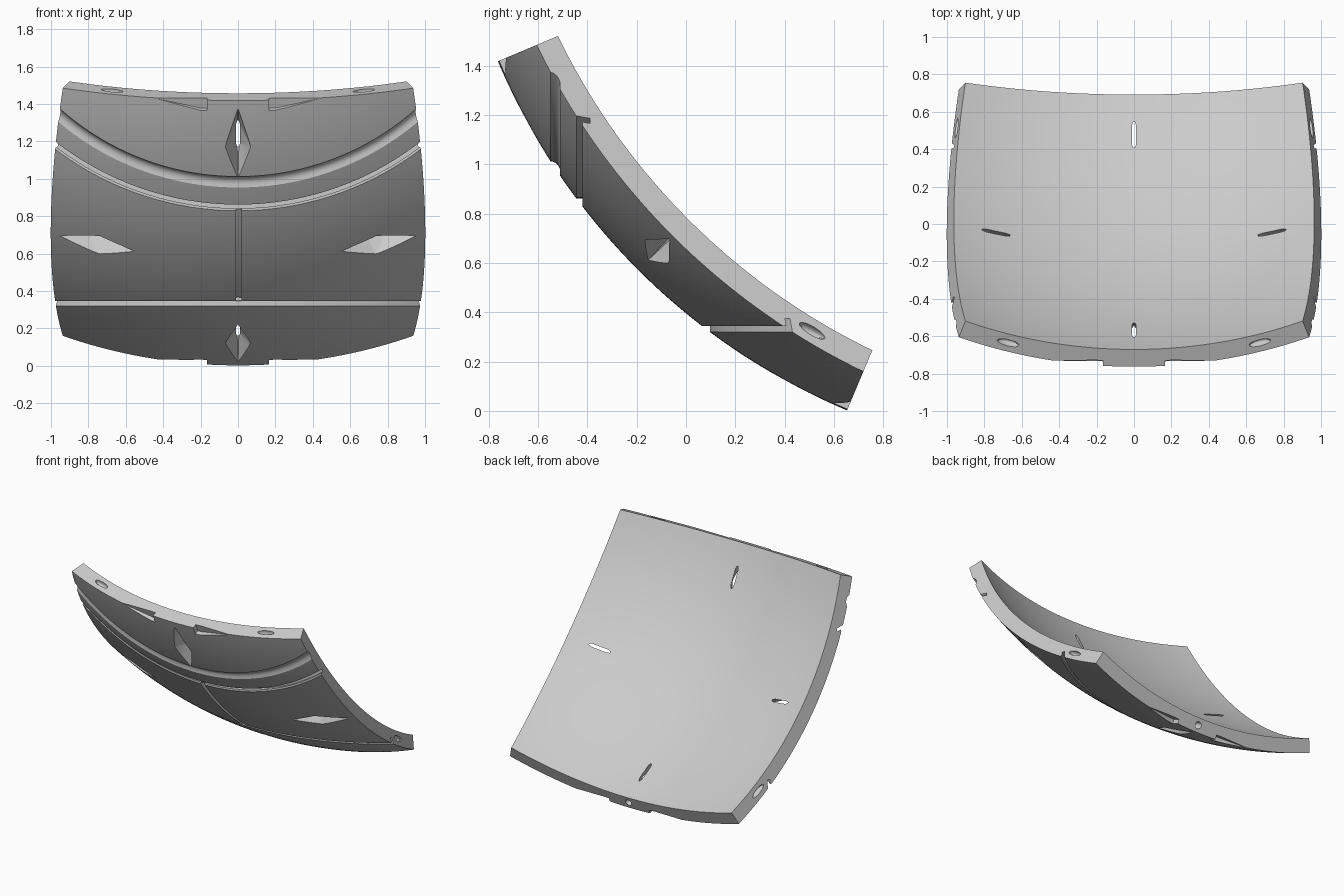
import bpy, bmesh
from math import sin, cos, tan, radians, pi
from mathutils import Vector, Matrix

if "Cube" in bpy.data.objects:
    bpy.data.objects.remove(bpy.data.objects["Cube"])

R_OUT, R_IN = 2.65, 2.55          # shell radii
HALF = radians(22.2)              # half angle of the square patch
CENTRE = Vector((0, 1.68, 2.445))
S = 0.5 ** 0.5
X, UP, OUT = Vector((1, 0, 0)), Vector((0, -S, S)), Vector((0, -S, -S))

grey = bpy.data.materials.new("plain_grey")
grey.use_nodes = True
grey.diffuse_color = (0.6, 0.6, 0.6, 1)
grey.node_tree.nodes["Principled BSDF"].inputs["Base Color"].default_value = (0.6, 0.6, 0.6, 1)


def local(u, v, w, turn=0):
    """Patch coordinates, turned by quarter turns about the patch normal."""
    p = Matrix.Rotation(turn * pi / 2, 3, 'Z') @ Vector((u, v, w))
    return CENTRE + X * p.x + UP * p.y + OUT * p.z


def make(name, bm):
    bmesh.ops.recalc_face_normals(bm, faces=bm.faces)
    mesh = bpy.data.meshes.new(name)
    bm.to_mesh(mesh)
    bm.free()
    mesh.materials.append(grey)
    ob = bpy.data.objects.new(name, mesh)
    bpy.context.collection.objects.link(ob)
    return ob


def hull(name, points):
    bm = bmesh.new()
    for p in points:
        bm.verts.new(p)
    bmesh.ops.convex_hull(bm, input=bm.verts)
    return make(name, bm)


def lathe(name, profile, axis, radial, side, limit, steps=48):
    """Sweep a (height, radius) profile about an axis through the centre."""
    bm = bmesh.new()
    rings = []
    for i in range(steps + 1):
        a = limit * (2 * i / steps - 1)
        d = radial * cos(a) + side * sin(a)
        rings.append([bm.verts.new(CENTRE + axis * h + d * r) for h, r in profile])
    n = len(profile)
    for a, b in zip(rings, rings[1:]):
        for j in range(n):
            bm.faces.new((a[j], a[(j + 1) % n], b[(j + 1) % n], b[j]))
    bm.faces.new(rings[0])
    bm.faces.new(rings[-1])
    return make(name, bm)


def ellipsoid(name, theta, height, radius, size, turn):
    """Ellipsoid at angle theta along one axis and height across it."""
    bm = bmesh.new()
    bmesh.ops.create_uvsphere(bm, u_segments=24, v_segments=14, radius=1)
    tilt = Matrix.Rotation(-theta[1], 3, 'X') @ Matrix.Rotation(theta[0], 3, 'Y')
    for v in bm.verts:
        q = tilt @ (Vector([a * b for a, b in zip(v.co, size)]) + Vector((0, height, radius)))
        v.co = local(*q, turn)
    return make(name, bm)


# Curved square shell
bm = bmesh.new()
N = 48
layers = []
for r in (R_OUT, R_IN):
    grid = []
    for i in range(N + 1):
        row = []
        for j in range(N + 1):
            a, b = (HALF * (2 * k / N - 1) for k in (i, j))
            d = Vector((tan(a), tan(b), 1)).normalized() * r
            row.append(bm.verts.new(local(*d)))
        grid.append(row)
    layers.append(grid)
    for i in range(N):
        for j in range(N):
            bm.faces.new((grid[i][j], grid[i + 1][j], grid[i + 1][j + 1], grid[i][j + 1]))
o, n = layers
for k in range(N):
    for e in (0, N):
        bm.faces.new((o[k][e], o[k + 1][e], n[k + 1][e], n[k][e]))
        bm.faces.new((o[e][k], o[e][k + 1], n[e][k + 1], n[e][k]))
shell = make("curved_panel", bm)

cutters = []
FRONT, DOWN = Vector((0, -1, 0)), Vector((0, 0, -1))

# Undercut step grooves, upper arc and lower straight line
step = [(2.125, 1.8), (2.125, 1.583), (2.07, 1.583), (2.07, 1.603), (2.1, 1.603), (2.1, 1.8)]
cutters.append(lathe("upper_groove", step, FRONT, DOWN, X, 0.8))
cutters.append(lathe("lower_groove", step, DOWN, FRONT, X, 0.8))

# Rounded cove above the upper groove
cove = [(2.232, 1.7), (2.232, 1.43)]
cove += [(2.23 - 0.04 * sin(t * pi / 12), 1.475 - 0.042 * cos(t * pi / 12)) for t in range(7)]
cutters.append(lathe("cove", cove + [(2.19, 1.7)], FRONT, DOWN, X, 0.85, 64))

# Narrow slot joining the two grooves
slot = [(-0.012, 2.75), (-0.012, 2.625), (0.02, 2.625), (0.02, 2.75)]
cutters.append(lathe("centre_slot", slot, X, OUT, UP, radians(7.6), 12))

for turn in range(4):
    # Diamond pocket narrowing to a slit through the inner face
    def at(deg, r, u=0.0):
        return local(u, r * sin(radians(deg)), r * cos(radians(deg)), turn)
    rim = [(11.9, 0), (16.2, 0.07), (16.2, -0.07), (21.3, 0)]
    pts = [at(d, R_OUT + 0.005, u) for d, u in rim] + [at(d, R_OUT + 0.06, u * 1.3) for d, u in rim]
    pts += [at(d, R_IN - 0.01, u) for d in (15.4, 18.3) for u in (-0.005, 0.005)]
    cutters.append(hull("diamond_pocket", pts))

    # Shallow round bowl around the two side diamonds
    if turn % 2:
        cutters.append(ellipsoid("bowl", (0, radians(16.2)), 0, R_OUT + 0.01, (0.1, 0.1, 0.035), turn))

    # Pin hole and two lens slots in each edge face
    mid = (R_OUT + R_IN) / 2
    for deg, size in ((0, (0.025, 0.05, 0.025)), (-15, (0.06, 0.03, 0.018)), (15, (0.06, 0.03, 0.018))):
        bm = bmesh.new()
        bmesh.ops.create_uvsphere(bm, u_segments=20, v_segments=12, radius=1)
        spin = Matrix.Rotation(-HALF, 3, 'X') @ Matrix.Rotation(radians(deg), 3, 'Y')
        for v in bm.verts:
            q = spin @ (Vector([a * b for a, b in zip(v.co, size)]) + Vector((0, 0, mid)))
            v.co = local(*q, turn)
        cutters.append(make("edge_hole", bm))

    # Tapered clip notches on the top and bottom edges
    if turn % 2 == 0:
        for m in (-1, 1):
            pts = []
            for u, depth, deg in ((0.165, 0.03, 20.9), (0.2, 0.03, 20.9), (0.43, 0.0, 22.1)):
                surf = (R_OUT ** 2 - u * u) ** 0.5
                pts += [at(d, r, m * u) for d in (deg, 23) for r in (surf - depth, surf + 0.05)]
            cutters.append(hull("clip_notch", pts))

# Apply every cut, then drop the cutters
bpy.ops.object.select_all(action='DESELECT')
bpy.context.view_layer.objects.active = shell
shell.select_set(True)
for c in cutters:
    c.hide_render = True
    mod = shell.modifiers.new("cut", 'BOOLEAN')
    mod.object, mod.operation, mod.solver = c, 'DIFFERENCE', 'EXACT'
    bpy.ops.object.modifier_apply(modifier=mod.name)
    bpy.data.objects.remove(c)
bpy.ops.object.shade_smooth_by_angle(angle=radians(25))
